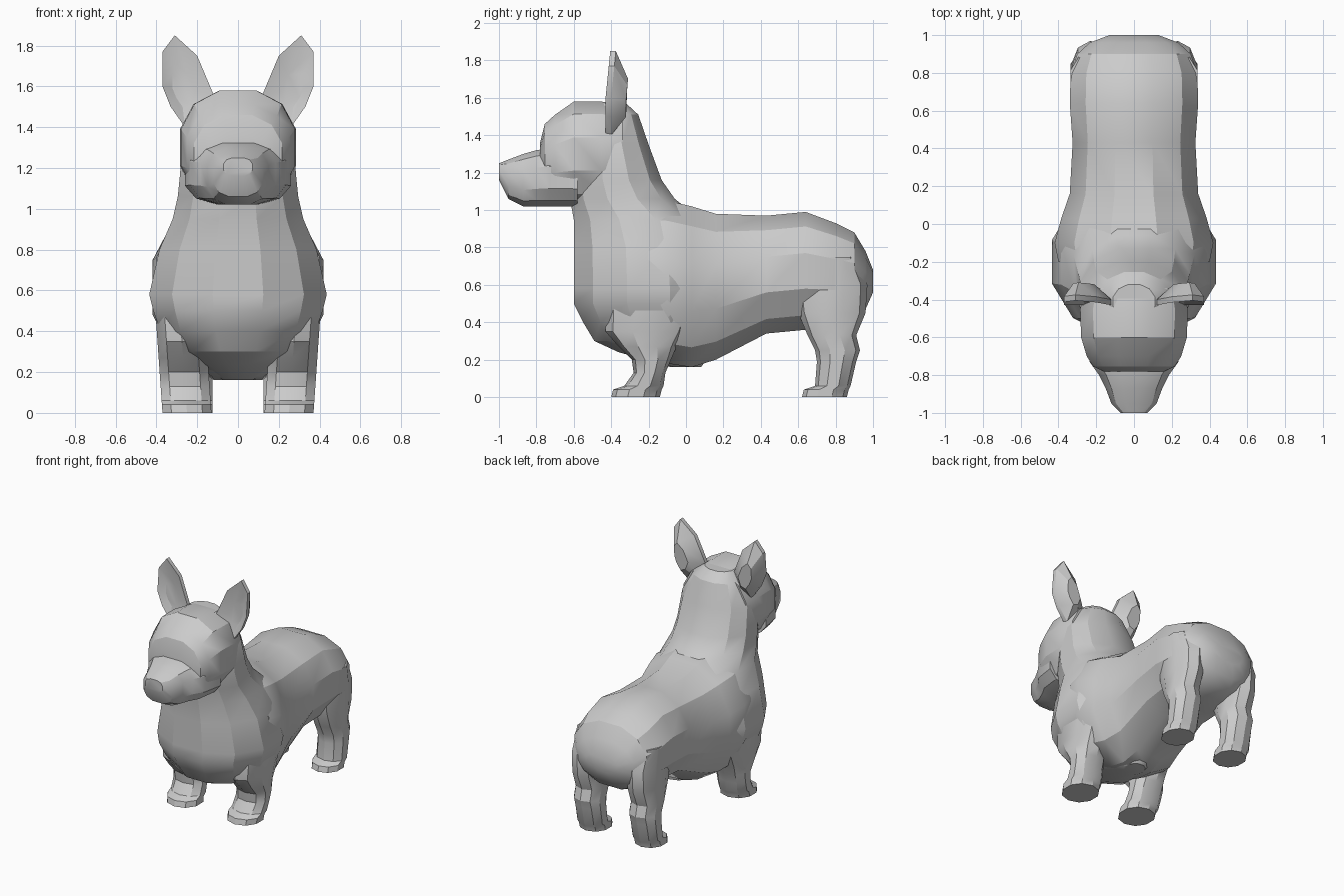
import bpy
import bmesh
from math import sin, cos, pi, radians, copysign
from mathutils import Vector

if "Cube" in bpy.data.objects:
    bpy.data.objects.remove(bpy.data.objects["Cube"], do_unlink=True)


def skin(name, rings):
    """Bridge equal-sized rings of points into a closed, shaded solid."""
    bm = bmesh.new()
    loops = [[bm.verts.new(point) for point in ring] for ring in rings]
    for lower, upper in zip(loops, loops[1:]):
        for i in range(len(lower)):
            j = (i + 1) % len(lower)
            bm.faces.new((lower[i], lower[j], upper[j], upper[i]))
    bm.faces.new(loops[0])
    bm.faces.new(loops[-1])
    bmesh.ops.recalc_face_normals(bm, faces=bm.faces)
    mesh = bpy.data.meshes.new(name)
    bm.to_mesh(mesh)
    bm.free()
    obj = bpy.data.objects.new(name, mesh)
    bpy.context.collection.objects.link(obj)
    bpy.ops.object.select_all(action='DESELECT')
    obj.select_set(True)
    bpy.context.view_layer.objects.active = obj
    bpy.ops.object.shade_smooth_by_angle(angle=radians(28))


def outline(sides, power):
    """Rounded-square outline filling the range -1 to 1."""
    angles = [2 * pi * (i + .5) / sides for i in range(sides)]
    points = [[copysign(abs(value) ** (2 / power), value)
               for value in (cos(angle), sin(angle))] for angle in angles]
    wide = max(u for u, v in points)
    tall = max(v for u, v in points)
    return [(u / wide, v / tall) for u, v in points]


def loft(name, axis, sections, sides=12, power=2.1, offset=0, lean=0):
    """Sections are (position, low, high, half width) along y or z."""
    rings = []
    for position, low, high, half in sections:
        ring = []
        for u, v in outline(sides, power):
            x = offset + lean * position + u * half
            across = (low + high + v * (high - low)) / 2
            if axis == 'y':
                ring.append((x, position, across))
            else:
                ring.append((x, across, position))
        rings.append(ring)
    skin(name, rings)


# Barrel and rump
loft("torso", 'y', [
    (-.2, .22, 1.05, .4), (-.1, .18, 1.05, .42), (.03, .16, 1.02, .385),
    (.16, .2, .98, .34), (.43, .34, .97, .325), (.64, .36, .99, .34),
    (.8, .38, .93, .335), (.9, .41, .88, .3), (.96, .47, .78, .235),
    (1, .56, .68, .13)], power=2.2)

# Chest rising into the neck
loft("chest_and_neck", 'z', [
    (.16, -.08, .08, .07), (.24, -.36, .14, .2), (.3, -.49, .16, .3),
    (.4, -.55, .18, .38), (.5, -.6, .2, .415), (.58, -.6, .2, .435),
    (.8, -.6, .18, .385), (.95, -.6, .08, .32), (1.06, -.62, -.06, .295),
    (1.16, -.62, -.13, .285), (1.35, -.6, -.2, .27), (1.51, -.55, -.255, .19),
    (1.57, -.5, -.32, .11)])

# Skull with an upright brow
loft("head", 'y', [
    (-.34, 1.05, 1.56, .26), (-.45, 1.02, 1.58, .285), (-.6, 1.02, 1.58, .28),
    (-.7, 1.04, 1.51, .25), (-.755, 1.06, 1.46, .215),
    (-.78, 1.15, 1.36, .16)], power=2.3)

# Broad muzzle narrowing to the nose
loft("muzzle", 'y', [
    (-.58, 1.02, 1.32, .26), (-.73, 1.02, 1.33, .235), (-.8, 1.02, 1.32, .185),
    (-.87, 1.02, 1.3, .15), (-.95, 1.06, 1.27, .12),
    (-1, 1.16, 1.25, .07)], power=2.7)

# Legs with paws, as (height, front edge, back edge)
front_leg = [(0, -.4, -.14), (.04, -.39, -.13), (.06, -.33, -.12),
             (.13, -.28, -.11), (.2, -.29, -.08), (.27, -.36, -.05),
             (.35, -.43, 0), (.5, -.43, .06), (.65, -.36, .02)]
hind_leg = [(0, .62, .86), (.04, .63, .87), (.06, .69, .88), (.19, .7, .91),
            (.25, .69, .93), (.33, .65, .91), (.45, .6, .96),
            (.6, .58, .97), (.75, .65, .9)]
legs = [("front_leg", front_leg, .12, .25, .07),
        ("hind_leg", hind_leg, .105, .23, 0)]
for side, sign in (("left", 1), ("right", -1)):
    for name, profile, half, offset, lean in legs:
        rows = [(height, front, back, half) for height, front, back in profile]
        loft(name + "_" + side, 'z', rows, sides=10,
             offset=sign * offset, lean=sign * lean)

# Upright ears: shallow hollow front, bulging back
ear = [(.12, 1.56), (.2, 1.75), (.31, 1.85), (.37, 1.77),
       (.37, 1.6), (.33, 1.5), (.26, 1.4), (.17, 1.43)]
middle = Vector((.28, 1.58))
layers = [(.45, -.4), (1, -.43), (1, -.4), (.45, -.32)]
for side, sign in (("left", 1), ("right", -1)):
    rings = []
    for scale, depth in layers:
        ring = []
        for corner in ear:
            point = middle + (Vector(corner) - middle) * scale
            tilt = max(0, point.y - 1.6) / 10
            ring.append((sign * point.x, depth + tilt, point.y))
        rings.append(ring)
    skin("ear_" + side, rings)
